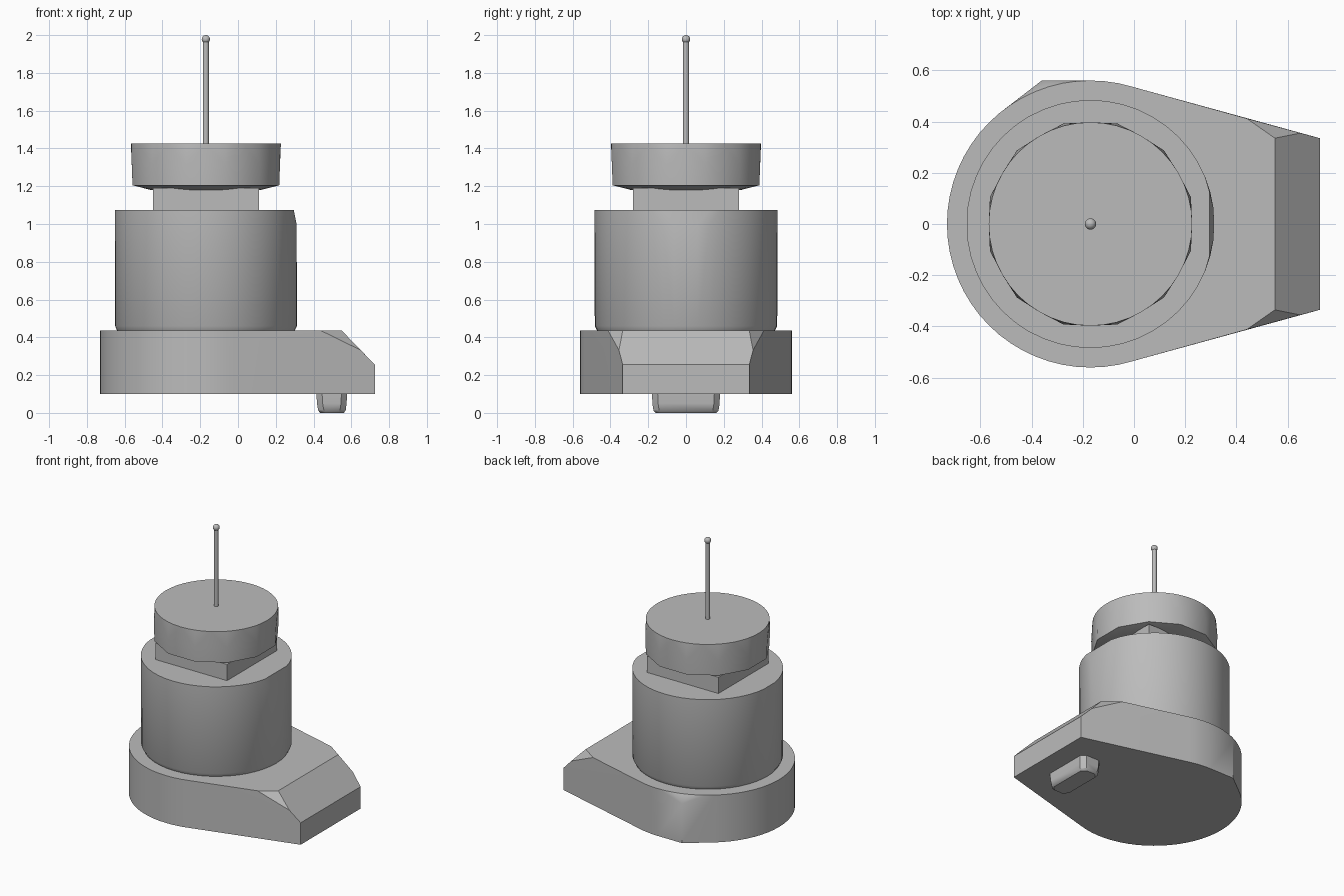
import bpy, bmesh, math

cube = bpy.data.objects.get("Cube")
if cube:
    bpy.data.objects.remove(cube, do_unlink=True)

CX = -0.17  # shared vertical axis of the stacked round parts

grey = bpy.data.materials.new("plain grey")
grey.use_nodes = True
colour = (0.5, 0.5, 0.5, 1)
grey.diffuse_color = colour
grey.node_tree.nodes["Principled BSDF"].inputs["Base Color"].default_value = colour


def ring(radius, z, sides=48, turn=0.0):
    """Points of a horizontal circle around the main axis."""
    steps = [2 * math.pi * i / sides + turn for i in range(sides)]
    return [(CX + radius * math.cos(a), radius * math.sin(a), z) for a in steps]


def rect(x0, x1, half_y, z, corner=0.0):
    """Points of a horizontal rectangle, with optional cut corners."""
    pts = []
    for s in (-1, 1):
        for x, d in ((x0, 1), (x1, -1)):
            pts.append((x + d * corner, s * half_y, z))
            pts.append((x, s * (half_y - corner), z))
    return pts


def finish(name, bm, angle=30):
    mesh = bpy.data.meshes.new(name)
    bmesh.ops.recalc_face_normals(bm, faces=bm.faces)
    bm.to_mesh(mesh)
    bm.free()
    mesh.materials.append(grey)
    obj = bpy.data.objects.new(name, mesh)
    bpy.context.collection.objects.link(obj)
    bpy.ops.object.select_all(action="DESELECT")
    obj.select_set(True)
    bpy.context.view_layer.objects.active = obj
    bpy.ops.object.shade_smooth_by_angle(angle=math.radians(angle))
    return obj


def hull(name, points, angle=30):
    """Convex solid around the points, with flat areas merged."""
    bm = bmesh.new()
    for p in points:
        bm.verts.new(p)
    bmesh.ops.remove_doubles(bm, verts=bm.verts, dist=0.0005)
    bmesh.ops.convex_hull(bm, input=bm.verts)
    loose = [v for v in bm.verts if not v.link_faces]
    bmesh.ops.delete(bm, geom=loose, context="VERTS")
    bmesh.ops.dissolve_limit(bm, angle_limit=math.radians(0.5),
                             verts=bm.verts, edges=bm.edges)
    return finish(name, bm, angle)


# Teardrop base with sloped nose and cut nose corners
BOTTOM, TOP = 0.1, 0.435
points = ring(0.56, BOTTOM, 64) + ring(0.56, TOP, 64)
for s in (-1, 1):
    points += [(0.725, s * 0.335, BOTTOM), (0.725, s * 0.335, 0.255),
               (0.65, s * 0.355, 0.332), (0.55, s * 0.335, TOP),
               (0.44, s * 0.412, TOP)]
# Small swelling on the rear right of the base
points += [(-0.36, 0.56, z) for z in (BOTTOM, 0.38)]
hull("base", points, 20)

# Foot under the nose
hull("foot", rect(0.415, 0.578, 0.18, 0.11, 0.03)
     + rect(0.418, 0.575, 0.178, 0.05, 0.03)
     + rect(0.425, 0.57, 0.172, 0.012, 0.03)
     + rect(0.435, 0.56, 0.162, 0.0, 0.03), 35)

# Main drum, trimmed flat on its left and right sides
drum = ring(0.47, TOP) + ring(0.483, 0.46)
drum += [(min(x, 0.31), y, z) for x, y, z in ring(0.484, 1.0)]
drum += [(min(x, 0.295), y, z) for x, y, z in ring(0.484, 1.075)]
hull("drum", [(max(x, -0.65), y, z) for x, y, z in drum])

# Square neck
hull("neck", rect(-0.45, 0.11, 0.28, 1.07) + rect(-0.45, 0.11, 0.28, 1.19))

# Faceted cap with a shallow conical underside
turn = math.pi / 12
hull("cap", ring(0.397, 1.425) + ring(0.406, 1.31, 12, turn)
     + ring(0.402, 1.205, 12, turn) + ring(0.29, 1.18, 24))

# Thin antenna with a ball tip
hull("antenna_rod", ring(0.016, 1.42, 16) + ring(0.016, 1.98, 16))
bm = bmesh.new()
bmesh.ops.create_uvsphere(bm, u_segments=20, v_segments=12, radius=0.022)
bmesh.ops.translate(bm, verts=bm.verts, vec=(CX, 0, 1.978))
finish("antenna_tip", bm, 60)
